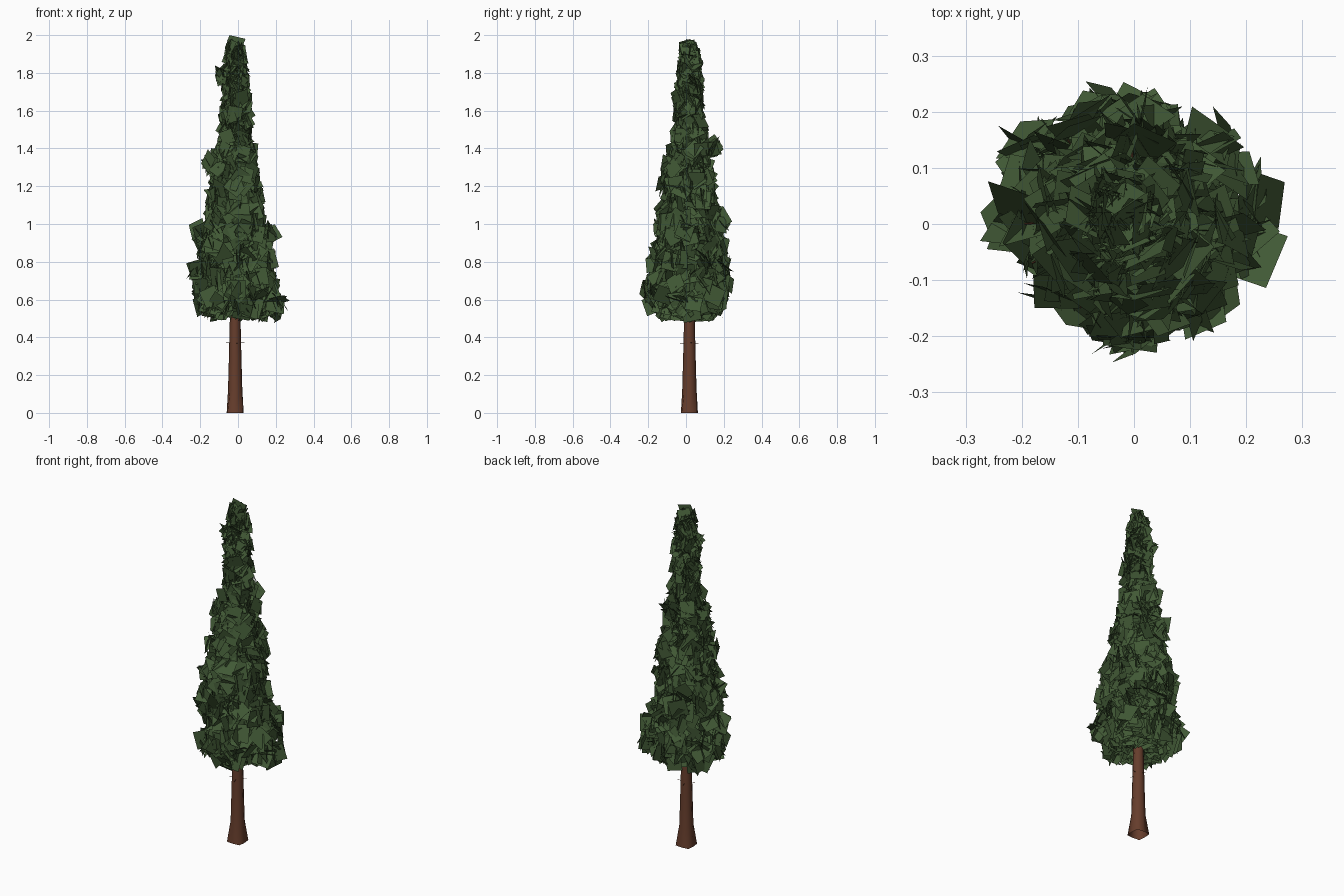
import bpy, bmesh, math, random
from mathutils import Vector, Matrix

random.seed(5)
if "Cube" in bpy.data.objects:
    bpy.data.objects.remove(bpy.data.objects["Cube"], do_unlink=True)

AXIS = Vector((-0.015, 0.018, 0))


def material(name, rgb):
    mat = bpy.data.materials.new(name)
    mat.use_nodes = True
    mat.diffuse_color = (*rgb, 1)
    bsdf = mat.node_tree.nodes["Principled BSDF"]
    bsdf.inputs["Base Color"].default_value = (*rgb, 1)
    bsdf.inputs["Roughness"].default_value = 0.9
    return mat


def finish(bm, name, mat):
    mesh = bpy.data.meshes.new(name)
    bm.to_mesh(mesh)
    bm.free()
    mesh.materials.append(mat)
    obj = bpy.data.objects.new(name, mesh)
    bpy.context.collection.objects.link(obj)
    return obj


def interpolate(profile, z):
    for (z0, r0), (z1, r1) in zip(profile, profile[1:]):
        if z0 <= z <= z1:
            return r0 + (r1 - r0) * (z - z0) / (z1 - z0)
    return 0


def tube(bm, points, radii, sides):
    """Skin open rings of vertices along a path."""
    rings = []
    turn = (points[-1] - points[0]).to_track_quat("Z", "Y")
    for p, r in zip(points, radii):
        ring = []
        for i in range(sides):
            a = math.tau * i / sides
            ring.append(bm.verts.new(p + turn @ Vector((r * math.cos(a), r * math.sin(a), 0))))
        rings.append(ring)
    for low, high in zip(rings, rings[1:]):
        for i in range(sides):
            j = (i + 1) % sides
            bm.faces.new((low[i], low[j], high[j], high[i]))
    return rings


bark = material("bark brown", (0.133, 0.047, 0.025))
needles = material("needle green", (0.053, 0.1, 0.036))

# Trunk: a tapered stem whose foot spreads towards four root corners
trunk_profile = [(0, 0.045), (0.12, 0.038), (0.3, 0.033), (0.55, 0.027),
                 (1.0, 0.020), (1.5, 0.012), (1.92, 0.004)]
bm = bmesh.new()
rings = tube(bm, [AXIS + Vector((0, 0, z)) for z, r in trunk_profile],
             [r for z, r in trunk_profile], 8)
for corner in rings[0][1::2]:
    corner.co = AXIS + (corner.co - AXIS) * 1.28
trunk = finish(bm, "trunk", bark)
for poly in trunk.data.polygons:
    poly.use_smooth = True

# Crown outline: typical outer radius by height
crown = [(0.47, 0.16), (0.52, 0.21), (0.58, 0.235), (0.66, 0.238), (0.78, 0.222),
         (0.9, 0.2), (1.0, 0.188), (1.2, 0.158), (1.4, 0.125), (1.55, 0.102),
         (1.75, 0.085), (1.9, 0.072), (1.985, 0.05)]

# Branches: spiral up the trunk; each tip carries a cluster of its own reach
branches = bmesh.new()
clusters = []
count = 150
for i in range(count):
    t = i / (count - 1)
    z = 0.55 + 1.38 * t ** 1.1
    a = i * 2.39996 + random.uniform(-0.35, 0.35)
    bulge = random.uniform(0.84, 1.12)
    reach = max(interpolate(crown, z) * bulge - 0.05, 0.012)
    tip = AXIS + Vector((reach * math.cos(a), reach * math.sin(a), z))
    clusters.append((tip, bulge + 0.03, 0.026))

# Longer boughs that stand out of the outline
boughs = [(0.215, 0.04, 0.57), (0.205, -0.03, 0.59), (-0.225, 0, 0.74),
          (-0.18, 0.12, 0.66), (-0.01, -0.205, 0.65), (0, 0.2, 0.78),
          (-0.155, 0.02, 1.32), (0, 0.15, 1.4), (-0.195, 0, 0.96),
          (0.155, 0, 0.95), (0.02, 0.17, 1.03), (-0.085, 0.01, 1.79)]
clusters += [(Vector(b), 1.45, 0.014) for b in boughs]

for tip, bulge, spread in clusters:
    root = AXIS + Vector((0, 0, tip.z - 0.02))
    if (tip - root).xy.length > 0.03:
        tube(branches, [root, tip], [0.004, 0.0015], 4)

# Bare twigs below the crown
for k in range(4):
    a = k * math.pi / 2 + 0.25
    root = AXIS + Vector((0, 0, 0.372))
    tip = root + Vector((0.05 * math.cos(a), 0.05 * math.sin(a), -0.004 * (k % 2)))
    tube(branches, [root, tip], [0.002, 0.001], 4)
finish(branches, "branches", bark)

# Inner tufts close the underside of the crown around the trunk
for k in range(14):
    a = k * 2.39996
    reach = 0.05 + 0.008 * k
    clusters.append((AXIS + Vector((reach * math.cos(a), reach * math.sin(a), 0.57)), 1.0, 0.02))

# Needle cards: steep square sheets turned every way around the tips
foliage = bmesh.new()


def card(center, a, size, bulge):
    yaw = a + random.gauss(0, 1.1)
    pitch = random.gauss(0.15, 0.4)
    roll = random.uniform(0, math.tau)
    turn = (Matrix.Rotation(yaw, 3, "Z") @ Matrix.Rotation(-pitch, 3, "Y")
            @ Matrix.Rotation(roll, 3, "X"))
    w, h = size * random.uniform(0.85, 1.1) / 2, size * random.uniform(0.85, 1.1) / 2
    corners = [center + turn @ Vector((0, sx * w, sz * h))
               for sx, sz in ((-1, -1), (1, -1), (1, 1), (-1, 1))]
    for c in corners:
        out = (c - AXIS).xy.length
        if out > interpolate(crown, c.z) * bulge or abs(c.x) > 0.275 or abs(c.y) > 0.257:
            return False
    foliage.faces.new([foliage.verts.new(c) for c in corners])
    return True


for tip, bulge, spread in clusters:
    a = math.atan2(tip.y - AXIS.y, tip.x - AXIS.x)
    size = 0.098 - 0.026 * max(0, tip.z - 0.6) / 1.35
    inward = Vector((AXIS.x - tip.x, AXIS.y - tip.y, 0))
    made = tries = 0
    while made < 10 and tries < 80:
        offset = Vector([random.gauss(0, spread) for axis in range(3)])
        along = random.uniform(0, 0.6) if made % 3 == 0 else 0
        made += card(tip + offset + inward * along, a, size, bulge)
        tries += 1

# Topmost card, upright and facing the front
top = [(-0.07, 1.93), (0.01, 1.905), (0.04, 1.98), (-0.045, 2.0)]
foliage.faces.new([foliage.verts.new((x, 0.02 + 0.01 * (z - 1.95), z)) for x, z in top])
finish(foliage, "foliage", needles)
